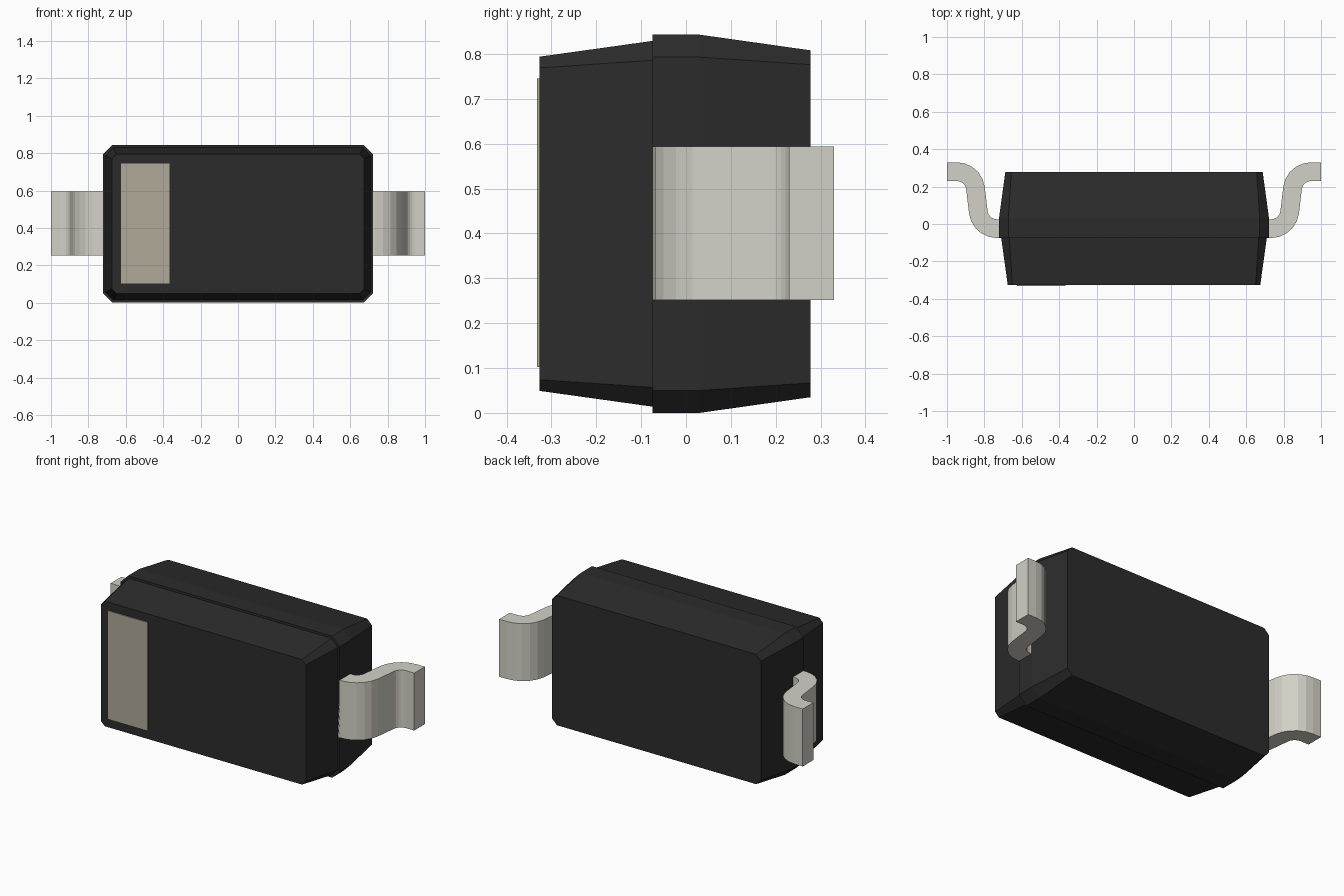
import bpy, bmesh
from math import sin, cos, radians

if "Cube" in bpy.data.objects:
    bpy.data.objects.remove(bpy.data.objects["Cube"])

ZC = 0.4215  # mid height of the package


def material(name, rgb):
    m = bpy.data.materials.new(name)
    m.diffuse_color = (*rgb, 1)
    m.use_nodes = True
    m.node_tree.nodes["Principled BSDF"].inputs["Base Color"].default_value = m.diffuse_color
    return m


BLACK = material("black_plastic", (0.025, 0.0245, 0.0245))
METAL = material("tinned_metal", (0.645, 0.638, 0.572))
MARK = material("marking", (0.435, 0.398, 0.316))


def loft(name, rings, mat):
    """Skin a list of equal-length point rings and cap both ends."""
    bm = bmesh.new()
    vs = [[bm.verts.new(p) for p in r] for r in rings]
    n = len(rings[0])
    for a, b in zip(vs, vs[1:]):
        for i in range(n):
            j = (i + 1) % n
            bm.faces.new((a[i], a[j], b[j], b[i]))
    bm.faces.new(vs[0])
    bm.faces.new(vs[-1])
    bmesh.ops.recalc_face_normals(bm, faces=bm.faces)
    me = bpy.data.meshes.new(name)
    bm.to_mesh(me)
    bm.free()
    me.materials.append(mat)
    ob = bpy.data.objects.new(name, me)
    bpy.context.collection.objects.link(ob)
    return ob


def octagon(y, hx, hz, c):
    """Chamfered rectangle across the package at depth y."""
    pts = [(hx, hz - c), (hx - c, hz), (c - hx, hz), (-hx, hz - c),
           (-hx, c - hz), (c - hx, -hz), (hx - c, -hz), (hx, c - hz)]
    return [(x, y, ZC + z) for x, z in pts]


# Body: tapered front half and slightly larger back half
loft("body_front", [octagon(-0.326, 0.675, 0.3725, 0.025),
                    octagon(-0.075, 0.71, 0.4075, 0.043)], BLACK)
loft("body_back", [octagon(-0.075, 0.722, 0.4215, 0.05),
                   octagon(0.03, 0.722, 0.4215, 0.05),
                   octagon(0.278, 0.688, 0.3865, 0.032)], BLACK)

# Polarity band on the front face
loft("polarity_band", [[(x, y, z) for x, z in
                        ((-0.625, 0.102), (-0.365, 0.102),
                         (-0.365, 0.745), (-0.625, 0.745))]
                       for y in (-0.332, -0.32)], MARK)


# Leads: S-bent strip extruded along z
def bend_edge(offset):
    """One edge of the strip, offset from the centre line (+ = outside)."""
    pts = [(0.69, 0.075 - (0.1 + offset))]
    angles = [radians(83 * i / 5) for i in range(6)]
    r1, r2 = 0.1 + offset, 0.1 - offset
    pts += [(0.733 + r1 * sin(a), 0.075 - r1 * cos(a)) for a in angles]
    pts += [(0.947 - r2 * sin(a), 0.18 + r2 * cos(a)) for a in reversed(angles)]
    return pts + [(1.0, 0.18 + r2)]


profile = bend_edge(0.05) + bend_edge(-0.05)[::-1]
for side, name in ((1, "lead_right"), (-1, "lead_left")):
    loft(name, [[(side * x, y, z) for x, y in profile]
                for z in (0.252, 0.594)], METAL)
